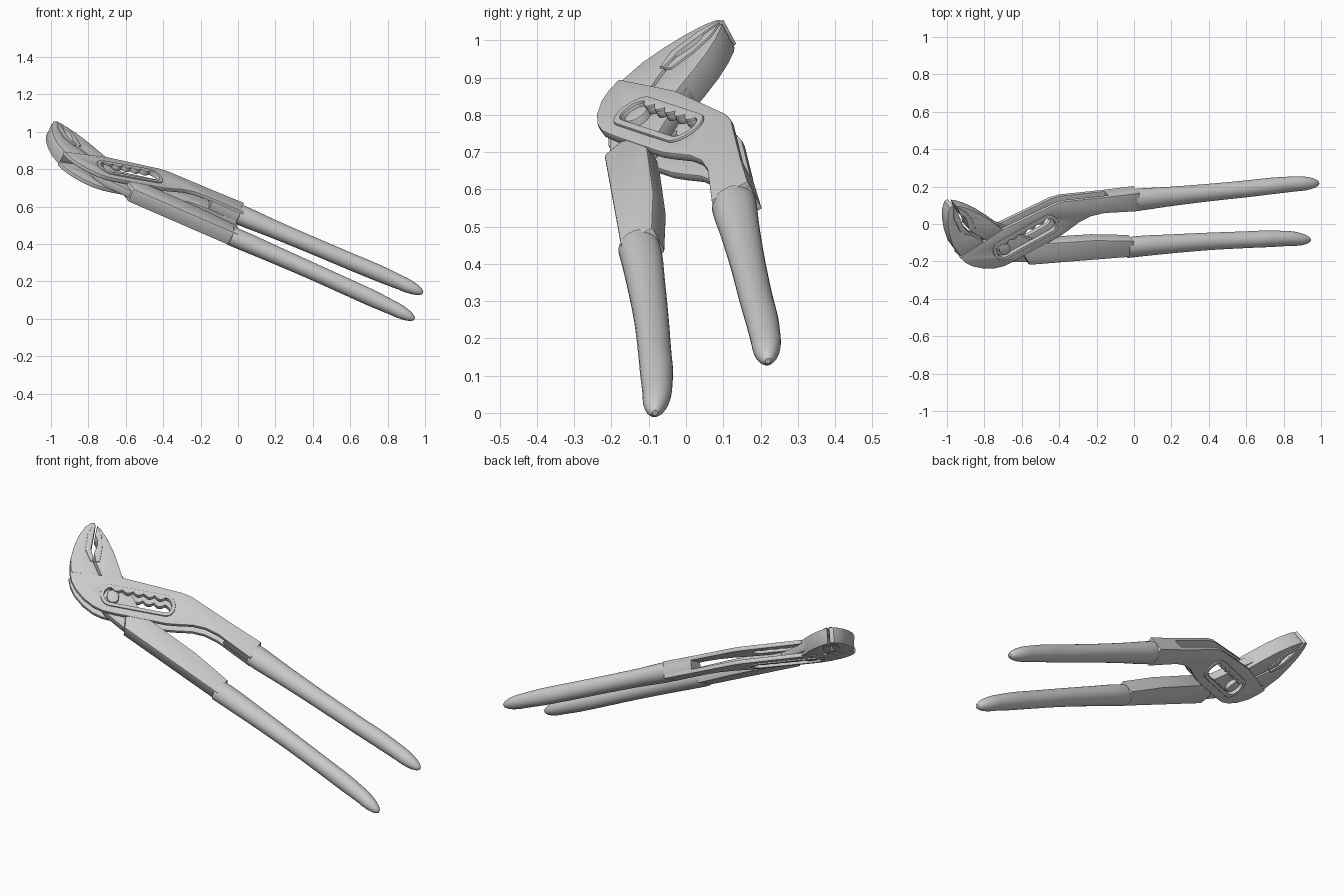
import bpy, bmesh, math
from mathutils import Vector, Matrix

if "Cube" in bpy.data.objects:
    bpy.data.objects.remove(bpy.data.objects["Cube"])

# The tool lies in a tilted plane: outlines are drawn in plan (x, y), h is along the plane normal
SX, SY, Z0 = -0.476, 0.53, 0.493
N = Vector((-SX, -SY, 1)).normalized()
TOP = 0.045          # height at which the flat outlines are measured


def tilt(ref):
    ox, oy = -N.x * ref, -N.y * ref
    return Matrix(((1, 0, N.x, ox), (0, 1, N.y, oy),
                   (SX, SY, N.z, Z0 + SX * ox + SY * oy), (0, 0, 0, 1)))


def finish(name, mesh):
    ob = bpy.data.objects.new(name, mesh)
    bpy.context.collection.objects.link(ob)
    bpy.ops.object.select_all(action='DESELECT')
    ob.select_set(True)
    bpy.context.view_layer.objects.active = ob
    bpy.ops.object.shade_smooth_by_angle(angle=math.radians(32))
    return ob


def slab(name, loops, h0, h1, bevel=0.003):
    cu = bpy.data.curves.new(name, 'CURVE')
    cu.dimensions, cu.fill_mode = '2D', 'BOTH'
    cu.extrude, cu.bevel_depth = (h1 - h0) / 2 - bevel, bevel
    cu.bevel_resolution, cu.offset = 1, -bevel
    for pts in loops:
        sp = cu.splines.new('POLY')
        sp.points.add(len(pts) - 1)
        for p, (x, y) in zip(sp.points, pts):
            p.co = (x, y, 0, 1)
        sp.use_cyclic_u = True
    tmp = bpy.data.objects.new(name, cu)
    mesh = bpy.data.meshes.new_from_object(tmp)
    bpy.data.objects.remove(tmp)
    mesh.transform(tilt(TOP) @ Matrix.Translation((0, 0, (h0 + h1) / 2)))
    bm = bmesh.new()
    bm.from_mesh(mesh)
    bmesh.ops.remove_doubles(bm, verts=bm.verts, dist=1e-5)
    bmesh.ops.recalc_face_normals(bm, faces=bm.faces)
    bm.to_mesh(mesh)
    bm.free()
    return finish(name, mesh)


def stadium(c, L, w, deg, teeth=0):
    a = math.radians(deg)
    pts = [(L + w * math.cos(t), w * math.sin(t))
           for t in [math.pi * (i / 12 - 0.5) for i in range(13)]]
    if teeth:
        n = teeth * 6
        pts += [(L - 2 * L * i / n, w - 0.013 * abs(math.sin(math.pi * teeth * i / n)))
                for i in range(1, n)]
    pts += [(-L - w * math.cos(t), -w * math.sin(t))
            for t in [math.pi * (i / 12 - 0.5) for i in range(13)]]
    return [(c[0] + x * math.cos(a) - y * math.sin(a),
             c[1] + x * math.sin(a) + y * math.cos(a)) for x, y in pts]


def smooth(pts, steps=5):
    # Catmull-Rom through stations of any dimension
    P = [Vector(p) for p in pts]
    out = []
    for i in range(len(P) - 1):
        a, b, c, d = P[max(i - 1, 0)], P[i], P[i + 1], P[min(i + 2, len(P) - 1)]
        for k in range(steps):
            t = k / steps
            out.append(0.5 * (2 * b + (c - a) * t + (2 * a - 5 * b + 4 * c - d) * t * t
                              + (3 * b - a - 3 * c + d) * t ** 3))
    return out + [P[-1]]


def grip(name, stations, tip):
    # stations: x, centre y, half width, half thickness
    rows = smooth(stations)
    x0, y0, a0, b0 = rows[-1]
    for i in range(1, 8):
        t = math.pi / 2 * i / 8
        s = math.sin(t)
        rows.append(Vector((x0 + (tip[0] - x0) * s, y0 + (tip[1] - y0) * s,
                            a0 * math.cos(t), b0 * math.cos(t))))
    bm = bmesh.new()
    n, rings = 28, []
    for x, y, a, b in rows:
        rings.append([bm.verts.new((x, y + a * math.cos(2 * math.pi * k / n),
                                    b * math.sin(2 * math.pi * k / n))) for k in range(n)])
    for r, s in zip(rings, rings[1:]):
        for k in range(n):
            bm.faces.new((r[k], r[(k + 1) % n], s[(k + 1) % n], s[k]))
    bm.faces.new(rings[0])
    bm.faces.new(rings[-1])
    bmesh.ops.recalc_face_normals(bm, faces=bm.faces)
    mesh = bpy.data.meshes.new(name)
    bm.to_mesh(mesh)
    bm.free()
    mesh.transform(tilt(0))
    return finish(name, mesh)


# Slotted arm: two cheek plates with a toothed adjusting window and raised rim
plate = [(0.03, 0.165), (-0.13, 0.145), (-0.37, 0.12), (-0.42, 0.105), (-0.70, -0.03),
         (-0.93, -0.18), (-0.90, -0.208), (-0.86, -0.228), (-0.80, -0.24), (-0.74, -0.238),
         (-0.69, -0.225), (-0.62, -0.19), (-0.40, -0.07), (-0.35, -0.035), (-0.29, 0.01),
         (-0.23, 0.04), (-0.16, 0.057), (0.03, 0.068)]
C, ANG = (-0.578, -0.072), 29
hole = stadium(C, 0.14, 0.035, ANG, teeth=5)
for side, s in (("upper", 1), ("lower", -1)):
    for part, loops, a, b in (("cheek_plate", [plate, hole], 0.023, 0.045),
                              ("window_rim", [stadium(C, 0.142, 0.052, ANG), hole], 0.04, 0.052)):
        slab(f"{side}_{part}", loops, min(a * s, b * s), max(a * s, b * s))

# Solid web joining the cheeks near the grip
slab("arm_web", [[(0.03, 0.165), (-0.13, 0.145), (-0.13, 0.062), (0.03, 0.068)]], -0.03, 0.03)

# Jaw of the slotted arm
slab("fixed_jaw", [[(-0.925, -0.175), (-0.965, -0.12), (-0.985, -0.06), (-0.995, 0.0), (-0.993, 0.05),
                    (-0.982, 0.085), (-0.965, 0.098), (-0.953, 0.085), (-0.936, 0.045),
                    (-0.922, 0.015), (-0.908, -0.02), (-0.888, -0.035), (-0.865, -0.062),
                    (-0.80, -0.098)]], -0.041, 0.041)

# Jaw of the sliding arm
slab("sliding_jaw", [[(-0.948, 0.094), (-0.93, 0.093), (-0.88, 0.078), (-0.82, 0.05), (-0.76, 0.012),
                      (-0.70, -0.03), (-0.79, -0.09), (-0.855, -0.054), (-0.884, -0.027),
                      (-0.892, 0.012), (-0.905, 0.035), (-0.93, 0.048)]], -0.041, 0.041)

# Raised gripping pads around the pipe hole
slab("fixed_jaw_pad", [[(-0.965, 0.09), (-0.953, 0.082), (-0.936, 0.045), (-0.908, -0.02), (-0.865, -0.06),
                        (-0.875, -0.07), (-0.93, -0.04), (-0.963, 0.03)]], -0.047, 0.047)
slab("sliding_jaw_pad", [[(-0.945, 0.09), (-0.90, 0.065), (-0.865, 0.02), (-0.838, -0.04), (-0.85, -0.056),
                          (-0.884, -0.027), (-0.892, 0.012), (-0.905, 0.035), (-0.93, 0.048)]], -0.047, 0.047)

# Tongue passing between the cheeks, and the pivot button
slab("sliding_tongue", [[(-0.80, -0.09), (-0.77, 0.01), (-0.70, -0.02), (-0.62, -0.06), (-0.52, -0.105),
                         (-0.50, -0.21), (-0.58, -0.215), (-0.68, -0.215), (-0.75, -0.19)]], -0.022, 0.022)
slab("pivot_button", [stadium((-0.69, -0.135), 0.001, 0.03, ANG)], -0.044, 0.044)

# Metal shank of the sliding arm
slab("sliding_shank", [[(-0.585, -0.175), (-0.555, -0.222), (0.0, -0.178), (0.0, -0.092),
                        (-0.20, -0.088), (-0.50, -0.107), (-0.55, -0.125)]], -0.04, 0.043, 0.008)

# Dipped handle grips
grip("upper_grip", [(0.0, 0.128, 0.054, 0.052), (0.06, 0.134, 0.053, 0.052), (0.2, 0.148, 0.047, 0.047),
                    (0.4, 0.168, 0.042, 0.045), (0.6, 0.188, 0.04, 0.045), (0.75, 0.205, 0.039, 0.044),
                    (0.87, 0.215, 0.036, 0.038)], (0.99, 0.22))
grip("lower_grip", [(-0.04, -0.127, 0.05, 0.05), (0.05, -0.117, 0.05, 0.05), (0.2, -0.106, 0.046, 0.047),
                    (0.4, -0.093, 0.042, 0.045), (0.6, -0.084, 0.04, 0.045), (0.72, -0.079, 0.04, 0.044),
                    (0.83, -0.077, 0.036, 0.038)], (0.945, -0.083))
